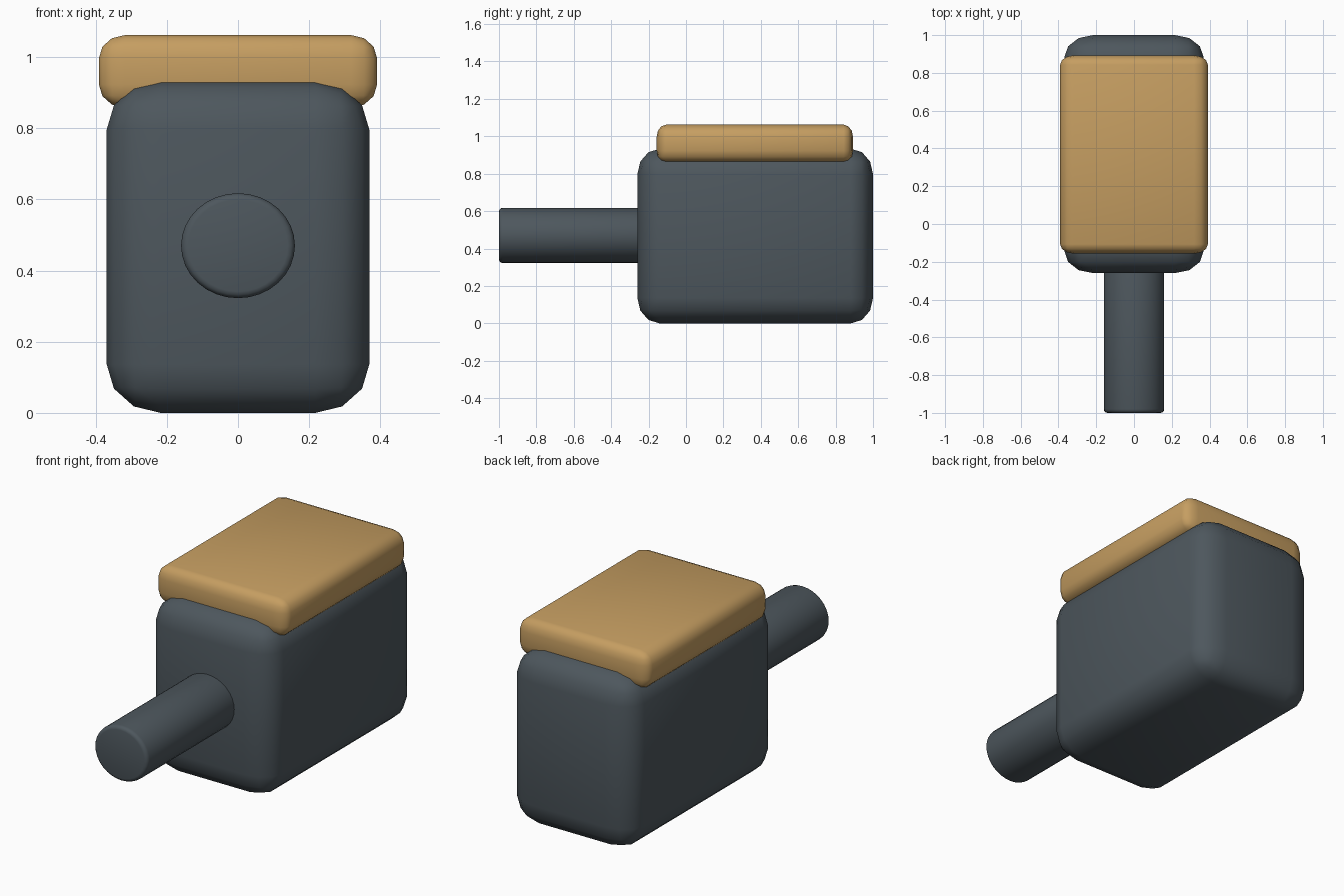
import bpy
from math import radians

if "Cube" in bpy.data.objects:
    bpy.data.objects.remove(bpy.data.objects["Cube"])


def material(name, rgb):
    mat = bpy.data.materials.new(name)
    mat.diffuse_color = (*rgb, 1.0)
    mat.use_nodes = True
    mat.node_tree.nodes["Principled BSDF"].inputs["Base Color"].default_value = mat.diffuse_color
    return mat


def finish(obj, name, mat, width, segments):
    obj.name = name
    obj.data.materials.append(mat)
    bevel = obj.modifiers.new("rounding", 'BEVEL')
    bevel.width = width
    bevel.segments = segments
    bevel.limit_method = 'ANGLE'
    bevel.angle_limit = radians(30)
    for p in obj.data.polygons:
        p.use_smooth = True


def rounded_box(name, lo, hi, radii, mat):
    """Box whose rounding has a different radius along each axis."""
    bpy.ops.mesh.primitive_cube_add(size=1, location=[(a + b) / 2 for a, b in zip(lo, hi)])
    obj = bpy.context.object
    for v in obj.data.vertices:
        for i in range(3):
            v.co[i] *= (hi[i] - lo[i]) / radii[i]
    obj.scale = radii
    finish(obj, name, mat, 1.0, 3)


slate = material("slate", (0.075, 0.095, 0.11))
tan = material("tan", (0.56, 0.34, 0.12))

# Main block
rounded_box("body", (-0.369, -0.26, 0), (0.369, 1.0, 0.933), (0.152, 0.118, 0.136), slate)

# Cap plate on top
rounded_box("top_plate", (-0.391, -0.157, 0.858), (0.391, 0.893, 1.062), (0.073, 0.05, 0.065), tan)

# Slightly flattened round shaft at the front
bpy.ops.mesh.primitive_cylinder_add(vertices=32, radius=0.16, depth=0.8,
                                    location=(0, -0.6, 0.47), rotation=(radians(90), 0, 0))
shaft = bpy.context.object
shaft.scale = (1, 0.922, 1)
finish(shaft, "shaft", slate, 0.02, 3)
